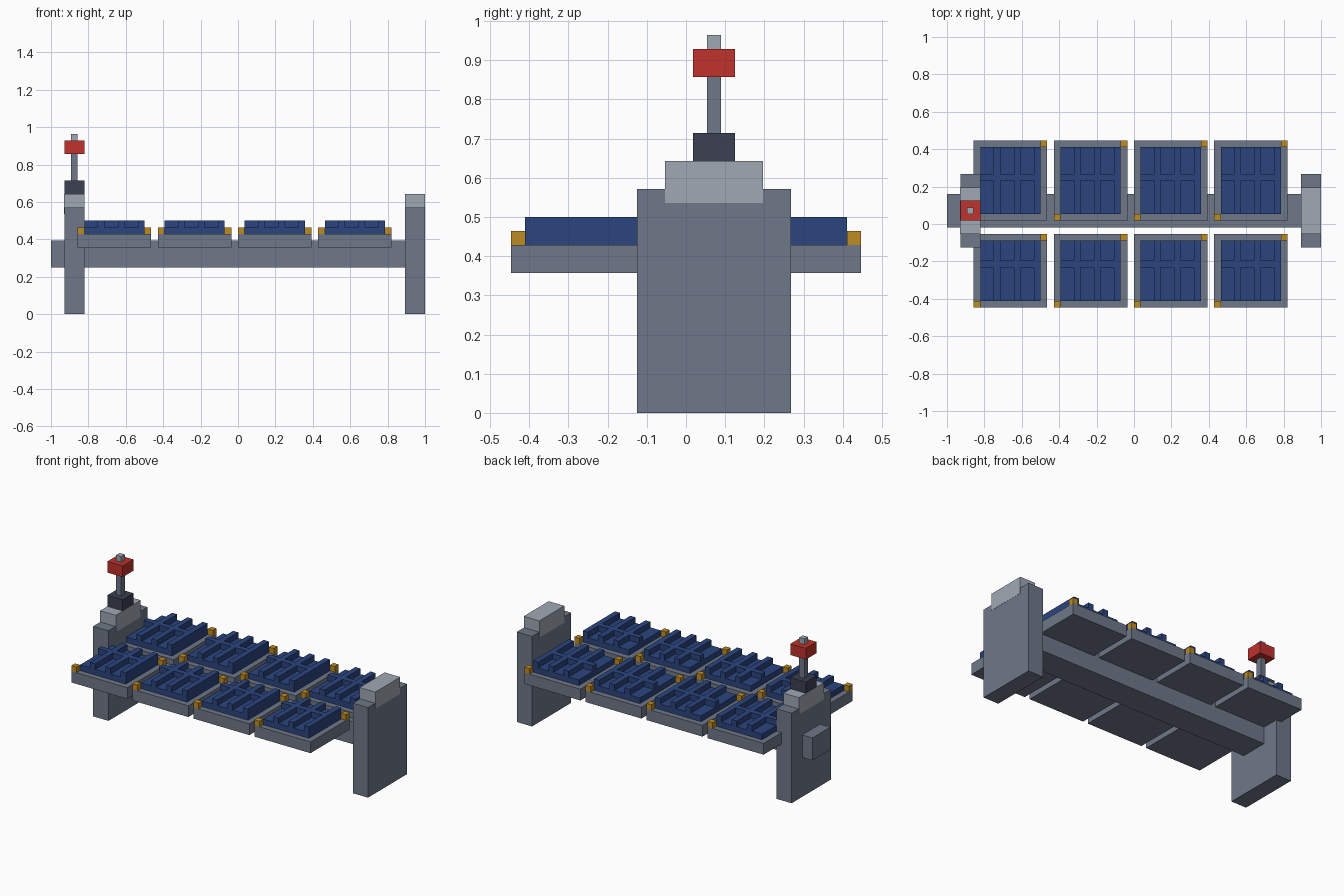
import bpy, bmesh
from mathutils import Matrix, Vector

cube = bpy.data.objects.get("Cube")
if cube:
    bpy.data.objects.remove(cube, do_unlink=True)

U = 1 / 28                      # grid unit: the model is 56 x 25 x 27 units
ORIGIN = Vector((-28, -12.5, 0))


def material(name, hex_code):
    def linear(c):
        return c / 12.92 if c <= 0.04045 else ((c + 0.055) / 1.055) ** 2.4
    rgb = [linear(int(hex_code[i:i + 2], 16) / 255) for i in (0, 2, 4)]
    m = bpy.data.materials.new(name)
    m.use_nodes = True
    m.diffuse_color = (*rgb, 1)
    m.node_tree.nodes["Principled BSDF"].inputs["Base Color"].default_value = (*rgb, 1)
    return m


GREY = material("steel_grey", "6F7889")
LIGHT = material("light_grey", "A0A9B5")
DARK = material("dark_slate", "3B4052")
RED = material("signal_red", "C0322C")
BLUE = material("panel_blue", "2B457F")
GOLD = material("gold", "BF8C22")


def blocks(name, mat, *boxes, grow_x=0.0):
    """One object from boxes given in grid units as (x0, x1, y0, y1, z0, z1)."""
    bm = bmesh.new()
    for x0, x1, y0, y1, z0, z1 in boxes:
        lo = (Vector((x0 - grow_x, y0, z0)) + ORIGIN) * U
        hi = (Vector((x1 + grow_x, y1, z1)) + ORIGIN) * U
        mid = (lo + hi) / 2
        bmesh.ops.create_cube(bm, size=1, matrix=Matrix.Translation(mid) @ Matrix.Diagonal((*(hi - lo), 1)))
    mesh = bpy.data.meshes.new(name)
    bm.to_mesh(mesh)
    bm.free()
    mesh.materials.append(mat)
    obj = bpy.data.objects.new(name, mesh)
    bpy.context.collection.objects.link(obj)
    return obj


# Central beam, passing through the right leg
blocks("beam", GREY, (0, 53.5, 12, 17, 7, 11))

# End legs with light caps set slightly proud of the leg sides
for side, x in (("right", 2), ("left", 53)):
    blocks(side + "_leg", GREY, (x, x + 3, 9, 20, 0, 16))
    blocks(side + "_leg_cap", LIGHT, (x, x + 3, 11, 18, 15, 18), grow_x=0.03)

# Signal mast on the right leg
blocks("mast_base", DARK, (2, 5, 13, 16, 18, 20))
blocks("mast_pole", GREY, (3, 4, 14, 15, 20, 24))
blocks("mast_beacon", RED, (2, 5, 13, 16, 24, 26))
blocks("mast_tip", LIGHT, (3, 4, 14, 15, 26, 27))


def solar_panel(name, x, y, depth):
    """Tray, blue ribbed panel and two gold corner studs."""
    x1, y1 = x + 11, y + depth
    blocks(name + "_tray", GREY, (x, x1, y, y1, 10, 12))
    boxes = [(x + 1, x1 - 1, y + 1, y1 - 1, 12, 13)]
    for rib in (3, 6, 9):
        # Long rib, and the cross rib piece beside it
        boxes.append((x + rib, x + rib + 1, y + 1, y1 - 1, 13, 14))
        boxes.append((x + rib - 2, x + rib, y + 6, y + 7, 13, 14))
    blocks(name + "_cells", BLUE, *boxes)
    studs = [(x1 - 1, x1, y1 - 1, y1, 12, 13)]
    if not (x == 4 and y == 13):        # this corner is inside the leg
        studs.append((x, x + 1, y, y + 1, 12, 13))
    blocks(name + "_studs", GOLD, *studs)


# Two rows of four panels
for i in range(4):
    solar_panel(f"front_panel_{i + 1}", 4 + 12 * i, 0, 11)
    solar_panel(f"back_panel_{i + 1}", 4 + 12 * i, 13, 12)
